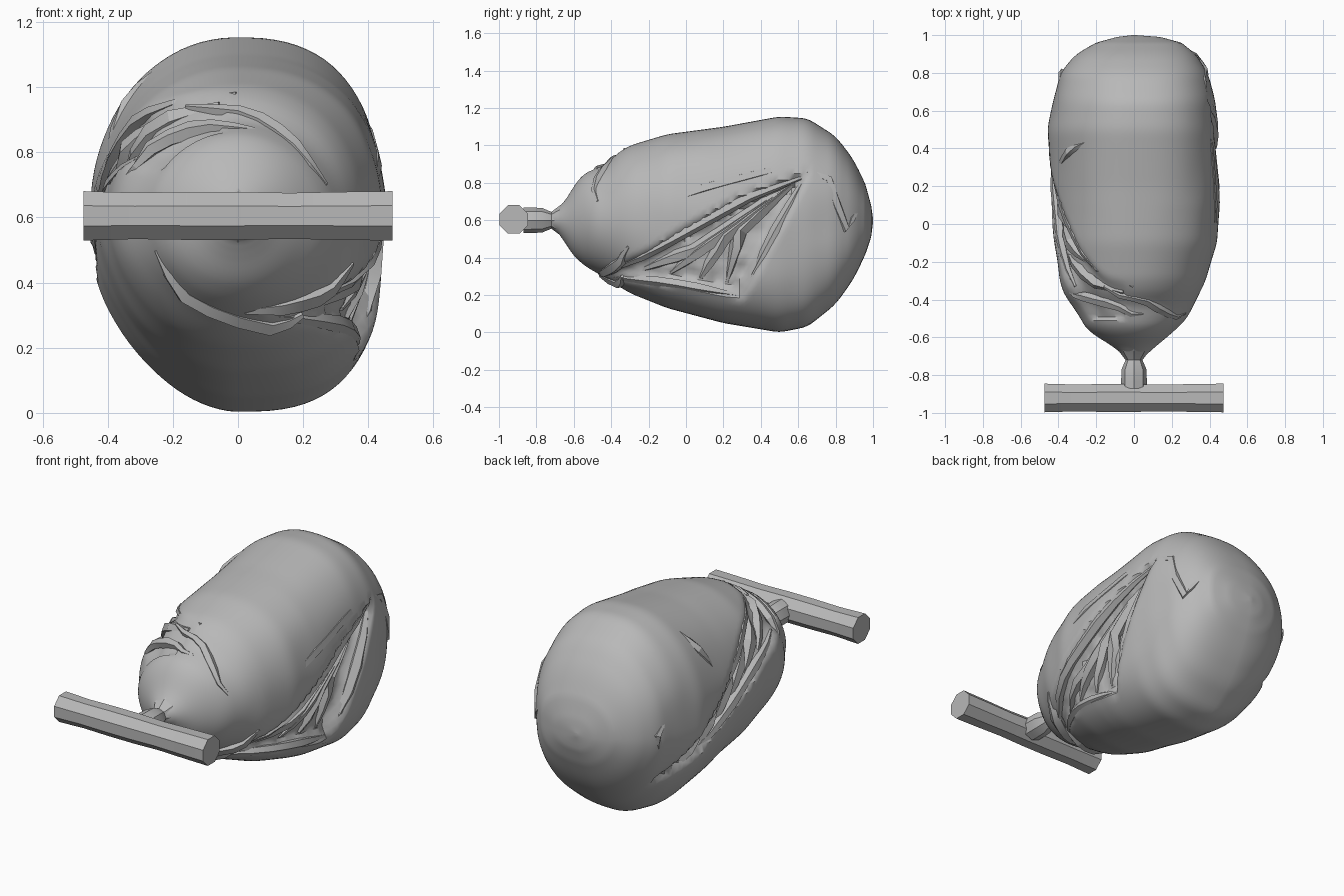
import bpy, bmesh, math, random
from mathutils import Vector, noise

random.seed(4)
cube = bpy.data.objects.get("Cube")
if cube:
    bpy.data.objects.remove(cube, do_unlink=True)

grey = bpy.data.materials.new("plain grey")
grey.use_nodes = True
grey.diffuse_color = (0.48, 0.48, 0.48, 1)
grey.node_tree.nodes["Principled BSDF"].inputs["Base Color"].default_value = grey.diffuse_color

# Body stations: y, right half width, left half width, underside z, top z
STATIONS = [
    (-.72, .04, .04, .56, .64), (-.66, .09, .10, .51, .68), (-.62, .16, .15, .43, .75),
    (-.56, .25, .22, .37, .84), (-.50, .28, .28, .33, .87), (-.42, .33, .32, .29, .90),
    (-.38, .36, .34, .26, .95), (-.30, .39, .38, .21, 1.0), (-.10, .42, .44, .13, 1.06),
    (.20, .44, .45, .05, 1.10), (.50, .46, .445, 0, 1.155), (.65, .43, .43, .03, 1.145),
    (.80, .39, .39, .15, 1.05), (.90, .31, .33, .29, .92), (.96, .2, .25, .42, .79),
    (.99, .09, .14, .51, .68), (1.0, .01, .01, .59, .61)]

# Edges of the side clefts as (y, z)
LEFT_UPPER = [(-.45, .33), (-.2, .44), (0, .56), (.3, .73), (.65, .86)]
LEFT_LOWER = [(-.45, .28), (0, .24), (.3, .17), (.45, .45), (.65, .83)]
RIGHT_CLEFT = [(-.5, .86), (-.33, .88), (-.06, .79), (.19, .65), (.75, .32)]


def lookup(table, y):
    """Piecewise linear values of a table at y."""
    if y <= table[0][0]:
        return table[0][1:]
    for a, b in zip(table, table[1:]):
        if y <= b[0]:
            t = (y - a[0]) / (b[0] - a[0])
            return tuple(p + (q - p) * t for p, q in zip(a[1:], b[1:]))
    return table[-1][1:]


def bulge(y, k, side):
    """Relative half width at relative height k; each quarter has its own fullness."""
    extra = (.5 if k > 0 else .8) if side > 0 else (.1 if k > 0 else -.2)
    n = 2 + max(0, min(1, (y + .4) / .5)) * extra
    return max(0, 1 - abs(k) ** n) ** (1 / n)


def side_point(y, z, side, lift):
    """Point on the flank at (y, z), lifted sideways off the skin."""
    wr, wl, lo, hi = lookup(STATIONS, y)
    k = (2 * z - lo - hi) / (hi - lo)
    return Vector((side * ((wl if side > 0 else wr) * bulge(y, k, side) + lift), y, z))


def front_point(x, z, lift):
    """First point of the skin met from the front at (x, z)."""
    y = -.72
    while y < .5:
        lo, hi = lookup(STATIONS, y)[2:]
        if lo < z < hi and abs(x) <= abs(side_point(y, z, 1 if x > 0 else -1, 0).x):
            break
        y += .005
    return Vector((x, y - lift, z))


def cleft_depth(p):
    """How strongly a skin point is pressed into a cleft, 0 to 1."""
    gap = 0
    if p.x > .1 and -.45 < p.y < .65:
        slope = .45 if p.y > .3 else 1
        gap = min((p.z - lookup(LEFT_LOWER, p.y)[0]) * slope, lookup(LEFT_UPPER, p.y)[0] - p.z)
    elif p.x < -.05 and -.5 < p.y < .75:
        gap = .12 - .12 * max(0, p.y) - abs(p.z - lookup(RIGHT_CLEFT, p.y)[0])
    return max(0, min(1, gap / .05)) * (1 if p.x > 0 else .7)


def add_mesh(name, rings, angle):
    """Skin a list of vertex rings, close the ends and shade."""
    bm = bmesh.new()
    loops = [[bm.verts.new(p) for p in ring] for ring in rings]
    n = len(loops[0])
    for a, b in zip(loops, loops[1:]):
        for i in range(n):
            bm.faces.new((a[i], a[(i + 1) % n], b[(i + 1) % n], b[i]))
    bm.faces.new(loops[0])
    bm.faces.new(loops[-1])
    bmesh.ops.recalc_face_normals(bm, faces=bm.faces)
    mesh = bpy.data.meshes.new(name)
    bm.to_mesh(mesh)
    bm.free()
    mesh.materials.append(grey)
    obj = bpy.data.objects.new(name, mesh)
    bpy.context.collection.objects.link(obj)
    bpy.ops.object.select_all(action='DESELECT')
    obj.select_set(True)
    bpy.context.view_layer.objects.active = obj
    bpy.ops.object.shade_smooth_by_angle(angle=math.radians(angle))


def strand(name, points, radius):
    """Faceted, tapering fold along a path."""
    rings = []
    for i, p in enumerate(points):
        d = (points[min(i + 1, len(points) - 1)] - points[max(i - 1, 0)]).normalized()
        u = d.cross(Vector((.3, .2, .93))).normalized()
        v = d.cross(u)
        taper = .25 + .75 * math.sin(math.pi * i / (len(points) - 1))
        r = radius * taper * random.uniform(.85, 1.15)
        rings.append([p + (u * math.cos(a) + v * math.sin(a)) * r
                      for a in (math.tau * k / 5 for k in range(5))])
    add_mesh(name, rings, 25)


def spread(path, count):
    """Resample a short path evenly by segment."""
    out = []
    for i in range(count):
        t = i / (count - 1) * (len(path) - 1)
        k = min(int(t), len(path) - 2)
        out.append(Vector(path[k]).lerp(Vector(path[k + 1]), t - k))
    return out


def side_strand(name, path, side, lift, radius, count=7):
    strand(name, [side_point(q.x, q.y, side, lift) for q in spread(path, count)], radius)


def front_strand(name, path, lift, radius):
    strand(name, [front_point(q.x, q.y, lift) for q in spread(path, 8)], radius)


# Soft body with its two clefts
rings = []
for i in range(111):
    y = .14 - .86 * math.cos(math.pi * i / 110)
    near = [lookup(STATIONS, y + d) for d in (-.03, -.015, 0, .015, .03)]
    wr, wl, lo, hi = (sum(c) / 5 for c in zip(*near)) if .1 < i / 110 < .88 else near[2]
    ring = []
    for j in range(96):
        a = math.tau * (j + .5) / 96
        k, side = math.sin(a), math.copysign(1, math.cos(a))
        x = side * (wl if side > 0 else wr) * bulge(y, k, side)
        p = Vector((x, y, (lo + hi) / 2 + k * (hi - lo) / 2))
        d = cleft_depth(p)
        p.x *= (1 - .19 * d) * (1 + .02 * noise.noise(p * 4) + .06 * d * noise.noise(p * 14))
        p.z = .6 + (p.z - .6) * (1 - .05 * d)
        ring.append(p)
    rings.append(ring)
add_mesh("body", rings, 40)

# Left cleft: overhanging lips and a fan of folds from its upper corner
side_strand("left_upper_lip", [(y, z - .02) for y, z in LEFT_UPPER], 1, -.028, .034, 10)
side_strand("left_lower_lip", [(-.42, .3), (-.1, .27), (.28, .2)], 1, -.03, .032, 8)
side_strand("left_rear_lip", [(.32, .2), (.45, .47), (.64, .83)], 1, -.034, .04, 6)
for i, end in enumerate([(.22, .27), (.08, .29), (-.08, .32), (-.25, .33)]):
    mid = (.29 - .08 * i, .55 - .035 * i)
    side_strand(f"left_fold_{i + 1}", [(.6, .82), mid, end], 1, -.076, .04)
side_strand("left_shelf", [(-.2, .66), (.1, .77), (.4, .85), (.62, .9)], 1, -.02, .032)
side_strand("left_rear_fold", [(.6, .88), (.76, .82), (.85, .55), (.92, .66)], 1, -.016, .03)

# Right cleft: two lips and crumpled folds between them
for name, shift in (("upper", .1), ("lower", -.1)):
    path = [(y, z + shift * (1 - max(0, y))) for y, z in RIGHT_CLEFT[1:]]
    side_strand(f"right_{name}_lip", path, -1, -.026, .03, 10)
for i in range(6):
    y = -.36 + .16 * i
    z = lookup(RIGHT_CLEFT, y + .1)[0]
    path = [(y, z + .09), (y + .1, z), (y + .2, z - .13)]
    side_strand(f"right_fold_{i + 1}", path, -1, -.052, .04, 5)
side_strand("right_crease", [(.44, 1.06), (.38, .94), (.3, .8)], -1, -.014, .026, 5)
side_strand("right_rear_crease", [(.74, .7), (.8, .62), (.78, .52)], -1, -.012, .024, 5)

# Collar folds around the rounded front end
front_strand("collar_upper", [(-.16, .94), (.03, .92), (.16, .84), (.27, .7)], -.008, .03)
front_strand("collar_upper_right", [(-.36, .7), (-.25, .83), (-.1, .88), (.05, .87)], -.01, .028)
front_strand("collar_lower", [(-.25, .5), (-.18, .37), (-.05, .3), (.12, .26), (.2, .3)], -.008, .034)
front_strand("collar_lower_left", [(.02, .31), (.15, .33), (.27, .37), (.35, .46)], -.008, .034)

# Neck joining the body to the handle
neck = [(-.87, .068), (-.83, .068), (-.77, .066), (-.72, .045), (-.66, .09), (-.61, .14)]
add_mesh("neck", [[Vector((r * math.cos(a), y, .6 + r * math.sin(a)))
                   for a in (math.tau * k / 8 for k in range(8))] for y, r in neck], 25)

# Crossbar handle
bar = []
for i in range(7):
    r = .082 if i in (0, 6) else .08 * random.uniform(.95, 1.0)
    bar.append([Vector((-.475 + .95 * i / 6, -.921 + r * math.cos(a), .605 + r * math.sin(a)))
                for a in (math.tau * (k + .5) / 8 for k in range(8))])
add_mesh("crossbar", bar, 20)
